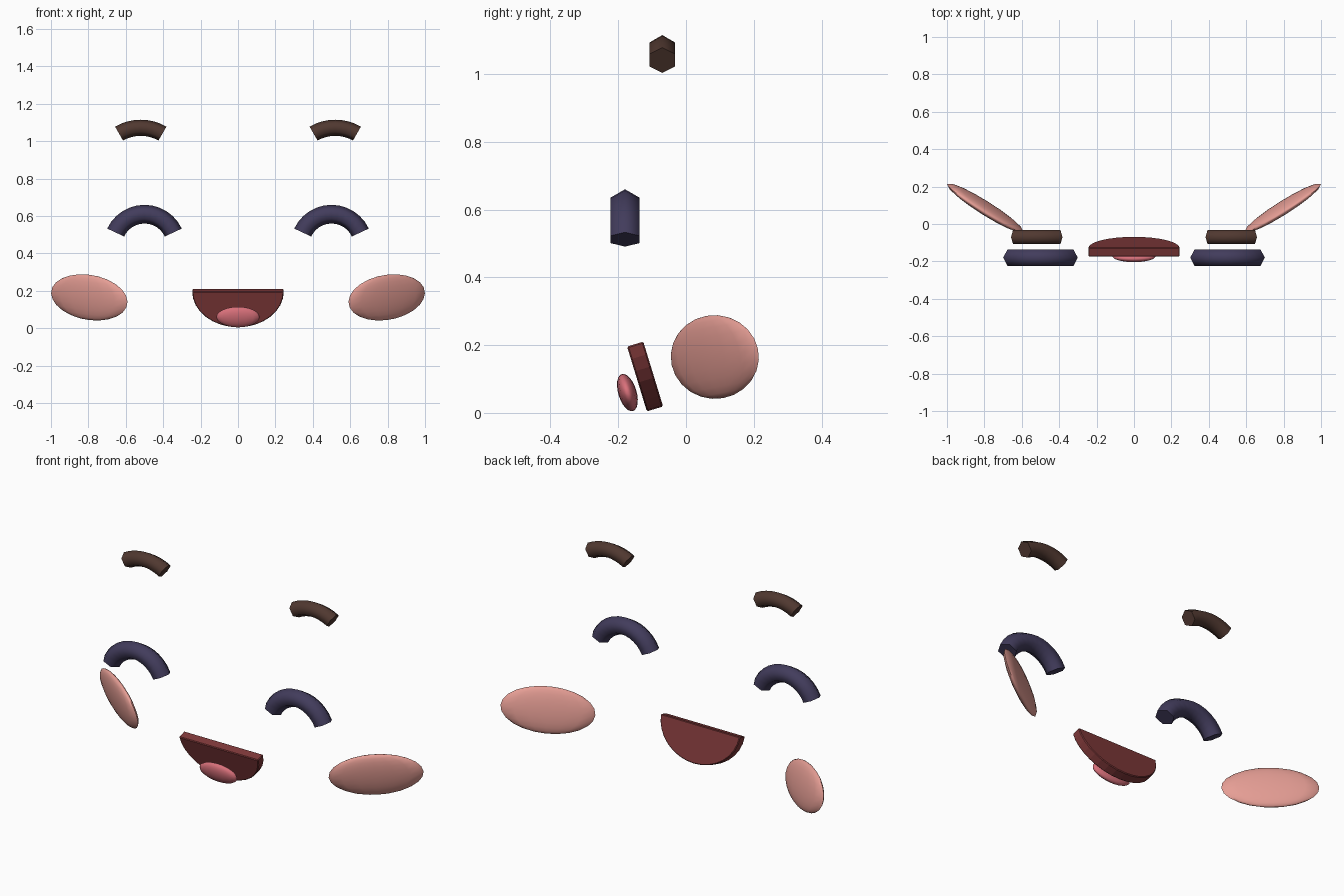
import bpy, bmesh, math
from mathutils import Matrix, Vector

if "Cube" in bpy.data.objects:
    bpy.data.objects.remove(bpy.data.objects["Cube"])


def material(name, rgb):
    m = bpy.data.materials.new(name)
    lin = [((c / 255 + 0.055) / 1.055) ** 2.4 for c in rgb]
    m.diffuse_color = (*lin, 1)
    m.use_nodes = True
    m.node_tree.nodes["Principled BSDF"].inputs["Base Color"].default_value = m.diffuse_color
    return m


BROWN = material("dark brown", (80, 56, 48))
NAVY = material("dark indigo", (66, 60, 92))
PINK = material("blush pink", (230, 158, 149))
MAROON = material("deep red", (126, 56, 57))
ROSE = material("rose", (216, 112, 122))


def finish(bm, name, mat, angle=None):
    bmesh.ops.recalc_face_normals(bm, faces=bm.faces)
    mesh = bpy.data.meshes.new(name)
    bm.to_mesh(mesh)
    bm.free()
    mesh.materials.append(mat)
    ob = bpy.data.objects.new(name, mesh)
    bpy.context.collection.objects.link(ob)
    if angle:
        bpy.ops.object.select_all(action='DESELECT')
        ob.select_set(True)
        bpy.context.view_layer.objects.active = ob
        bpy.ops.object.shade_smooth_by_angle(angle=math.radians(angle))
    return ob


def arc_tube(name, mat, centre, R, r, start, steps):
    """Capped six-sided tube bent along an upward arc."""
    bm = bmesh.new()
    rings = []
    for i in range(steps + 1):
        a = math.radians(start + (180 - 2 * start) * i / steps)
        ring = []
        for k in range(6):
            b = math.tau * k / 6
            d = R + r * math.cos(b)
            ring.append(bm.verts.new(Vector(centre) + Vector(
                (d * math.cos(a), r * math.sin(b), d * math.sin(a)))))
        rings.append(ring)
    for p, q in zip(rings, rings[1:]):
        for k in range(6):
            j = (k + 1) % 6
            bm.faces.new((p[k], p[j], q[j], q[k]))
    bm.faces.new(rings[0])
    bm.faces.new(rings[-1])
    finish(bm, name, mat, 70)


def ellipsoid(name, mat, centre, u, v, n, size):
    """Sphere stretched along three given axes."""
    bm = bmesh.new()
    bmesh.ops.create_uvsphere(bm, u_segments=16, v_segments=12, radius=1)
    m = Matrix((u * size[0], n * size[2], v * size[1])).transposed().to_4x4()
    bm.transform(Matrix.Translation(centre) @ m)
    finish(bm, name, mat, 80)


for side, label in ((-1, "left"), (1, "right")):
    # Eyebrow and closed, smiling eye
    arc_tube("eyebrow_" + label, BROWN, (side * 0.52, -0.07, 0.84), 0.232, 0.043, 60, 8)
    arc_tube("eye_" + label, NAVY, (side * 0.5, -0.18, 0.44), 0.17, 0.05, 25, 12)

    # Cheek disc, swept back and leaning slightly forward
    yaw, roll, lean = math.radians(33), math.radians(5.6), 0.184
    u0 = Vector((side * math.cos(yaw), math.sin(yaw), 0))
    n0 = Vector((side * math.sin(yaw), -math.cos(yaw), 0))
    v0 = (Vector((0, 0, 1)) + n0 * lean).normalized()
    n = u0.cross(v0)
    u = u0 * math.cos(roll) + v0 * math.sin(roll)
    v = v0 * math.cos(roll) - u0 * math.sin(roll)
    ellipsoid("cheek_" + label, PINK, (side * 0.795, 0.085, 0.165), u, v, n,
              (0.242, 0.124, 0.03))

# Mouth: tilted half disc with a flat top
tilt = math.radians(17)
down = Vector((0, math.sin(tilt), -math.cos(tilt)))
back = Vector((0, math.cos(tilt), math.sin(tilt)))
bm = bmesh.new()
top = Vector((0, -0.15, 0.203))
verts = []
for i in range(17):
    a = math.pi * i / 16
    verts.append(bm.verts.new(top - back * 0.025 + down * 0.2 * math.sin(a)
                              + Vector((0.245 * math.cos(a), 0, 0))))
face = bm.faces.new(verts)
ext = bmesh.ops.extrude_face_region(bm, geom=[face], use_keep_orig=True)
for g in ext["geom"]:
    if isinstance(g, bmesh.types.BMVert):
        g.co += back * 0.05
mouth = finish(bm, "mouth", MAROON)
bev = mouth.modifiers.new("edge", 'BEVEL')
bev.width, bev.segments = 0.004, 1
bev.limit_method, bev.angle_limit = 'ANGLE', math.radians(40)

# Tongue resting on the front of the mouth
ellipsoid("tongue", ROSE, (0, -0.173, 0.06), Vector((1, 0, 0)), -down, back,
          (0.116, 0.057, 0.027))
